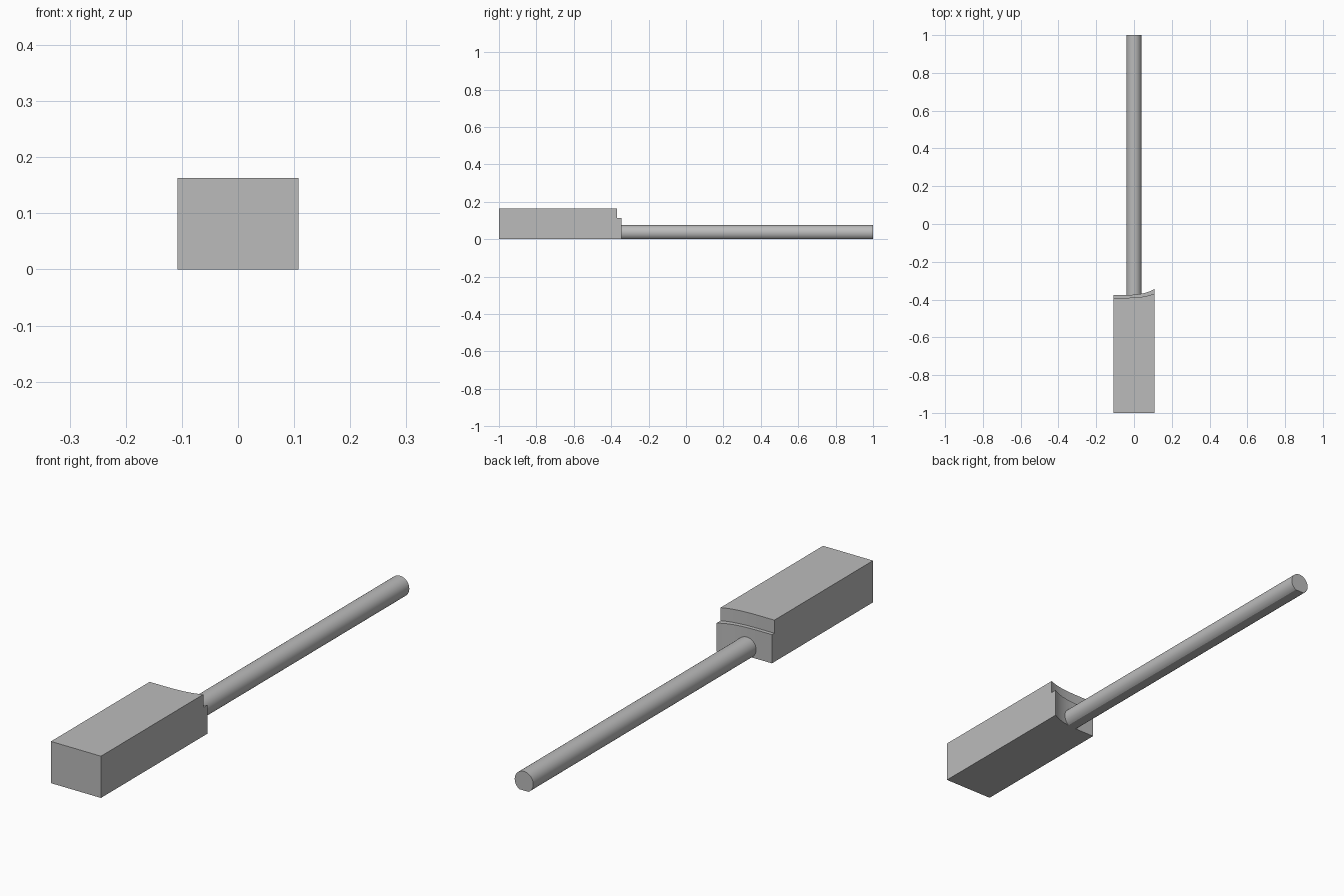
import bpy
import bmesh
import math

if "Cube" in bpy.data.objects:
    bpy.data.objects.remove(bpy.data.objects["Cube"])

grey = bpy.data.materials.new("plain_grey")
grey.use_nodes = True
colour = (0.5, 0.5, 0.5, 1)
grey.diffuse_color = colour
grey.node_tree.nodes["Principled BSDF"].inputs["Base Color"].default_value = colour

HALF_WIDTH, FRONT, BACK = 0.108, -1.0, 1.0
STEP_Z, TOP_Z = 0.112, 0.163


def back_curve(left_y, right_y, steps=20):
    """Rear outline: nearly flat on one side, sweeping back towards +x."""
    points = []
    for i in range(steps + 1):
        t = i / steps
        points.append((HALF_WIDTH * (2 * t - 1), left_y + (right_y - left_y) * t ** 4))
    return points


def make_object(name, bm):
    bmesh.ops.recalc_face_normals(bm, faces=bm.faces)
    mesh = bpy.data.meshes.new(name)
    bm.to_mesh(mesh)
    bm.free()
    mesh.materials.append(grey)
    obj = bpy.data.objects.new(name, mesh)
    bpy.context.collection.objects.link(obj)
    bpy.ops.object.select_all(action="DESELECT")
    obj.select_set(True)
    bpy.context.view_layer.objects.active = obj
    bpy.ops.object.shade_smooth_by_angle(angle=math.radians(25))
    return obj


def extrude_profile(bm, points, offset):
    face = bm.faces.new([bm.verts.new(p) for p in points])
    result = bmesh.ops.extrude_face_region(bm, geom=[face], use_keep_orig=True)
    moved = [v for v in result["geom"] if isinstance(v, bmesh.types.BMVert)]
    bmesh.ops.translate(bm, verts=moved, vec=offset)


# Block: lower body and upper body, the upper one set back to leave a ledge
for name, left_y, right_y, low, high in (
    ("block_lower", -0.376, -0.344, 0, STEP_Z),
    ("block_upper", -0.391, -0.368, STEP_Z, TOP_Z),
):
    outline = [(HALF_WIDTH, FRONT), (-HALF_WIDTH, FRONT)] + back_curve(left_y, right_y)
    bm = bmesh.new()
    extrude_profile(bm, [(x, y, low) for x, y in outline], (0, 0, high - low))
    make_object(name, bm)

# Shaft: round bar with a flat along its underside
RADIUS, CENTRE_Z, START = 0.04, 0.035, -0.39
flat_angle = math.acos(CENTRE_Z / RADIUS)
section = []
for i in range(41):
    a = -math.pi / 2 + flat_angle + (2 * math.pi - 2 * flat_angle) * i / 40
    section.append((RADIUS * math.cos(a), START, CENTRE_Z + RADIUS * math.sin(a)))
bm = bmesh.new()
extrude_profile(bm, section, (0, BACK - START, 0))
make_object("shaft", bm)
